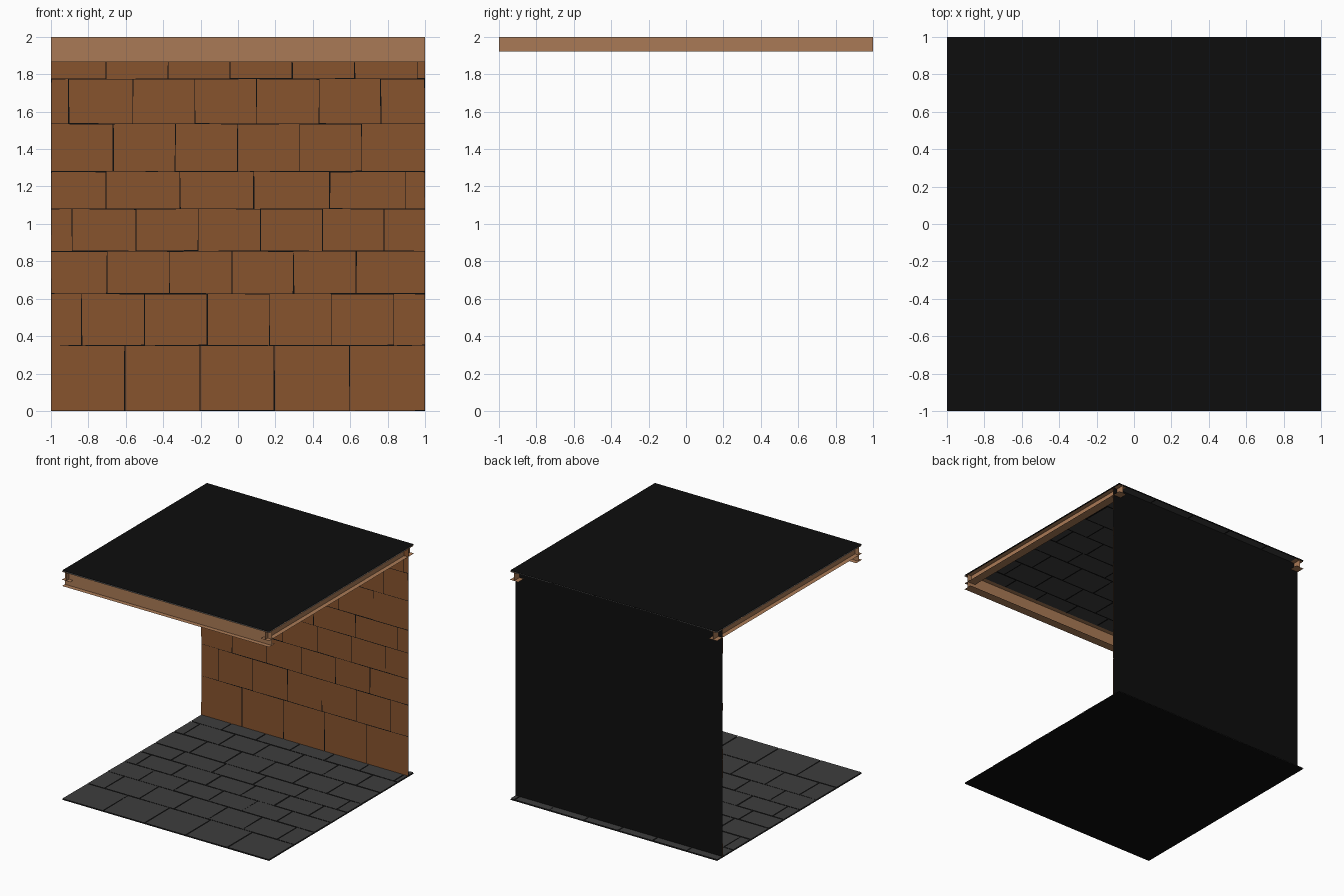
import bpy, bmesh, random

if "Cube" in bpy.data.objects:
    bpy.data.objects.remove(bpy.data.objects["Cube"])

random.seed(4)


def material(name, rgb):
    m = bpy.data.materials.new(name)
    m.diffuse_color = (*rgb, 1)
    m.use_nodes = True
    m.node_tree.nodes["Principled BSDF"].inputs["Base Color"].default_value = m.diffuse_color
    return m


BLACK = material("black_backing", (0.0042, 0.0042, 0.0042))
STONE = material("dark_grey_stone", (0.048, 0.048, 0.048))
BRICK = material("brown_brick", (0.245, 0.087, 0.027))
BEAM = material("tan_beam", (0.40, 0.195, 0.092))


def make_object(name, bm, mat):
    me = bpy.data.meshes.new(name)
    bm.to_mesh(me)
    bm.free()
    me.materials.append(mat)
    ob = bpy.data.objects.new(name, me)
    bpy.context.collection.objects.link(ob)
    return ob


def quad(bm, pts):
    return bm.faces.new([bm.verts.new(p) for p in pts])


# Staggered masonry: course heights and vertical joints per course
COURSES = [0.0, 0.35, 0.627, 0.855, 1.08, 1.28, 1.535, 1.775, 2.0]
JOINTS = [
    [-0.605, -0.203, 0.193, 0.595],
    [-0.835, -0.5, -0.165, 0.167, 0.5, 0.832],
    [-0.7, -0.365, -0.033, 0.297, 0.632],
    [-0.887, -0.545, -0.212, 0.12, 0.45, 0.78],
    [-0.706, -0.31, 0.085, 0.49, 0.895],
    [-0.667, -0.335, -0.003, 0.33, 0.66],
    [-0.905, -0.563, -0.23, 0.1, 0.434, 0.763],
    [-0.706, -0.374, -0.042, 0.29, 0.624, 0.958],
]


def masonry(name, mat, place):
    """Blocks with slightly uneven corners; place(u, v, w) maps to space."""
    bm = bmesh.new()

    def gap():
        return random.uniform(0.0005, 0.0045)

    for row, cuts in enumerate(JOINTS):
        v0, v1 = COURSES[row], COURSES[row + 1]
        us = [-1.0] + cuts + [1.0]
        for u0, u1 in zip(us, us[1:]):
            c = [(u0 + gap(), v0 + gap()), (u1 - gap(), v0 + gap()),
                 (u1 - gap(), v1 - gap()), (u0 + gap(), v1 - gap())]
            quad(bm, [place(u, v, 1) for u, v in c])
    return make_object(name, bm, mat)


def sheet(name, pts):
    bm = bmesh.new()
    quad(bm, pts)
    return make_object(name, bm, BLACK)


WALL_Y = 0.925

# Floor: black backing with stone slabs
sheet("floor_backing", [(-1, -1, 0), (-1, 1, 0), (1, 1, 0), (1, -1, 0)])
masonry("floor_slabs", STONE, lambda u, v, w: (u, v - 1, 0.009 * w))

# Back wall: black backing with brown blocks
sheet("wall_backing", [(1, WALL_Y, 0), (-1, WALL_Y, 0),
                       (-1, WALL_Y, 2), (1, WALL_Y, 2)])
masonry("wall_bricks", BRICK, lambda u, v, w: (u, WALL_Y - 0.006 * w, v))

# Ceiling: black backing with stone slabs underneath
sheet("ceiling_backing", [(-1, -1, 2), (1, -1, 2), (1, 1, 2), (-1, 1, 2)])
masonry("ceiling_slabs", STONE, lambda u, v, w: (u, 1 - v, 2 - 0.009 * w))


# Open-ended sheet I-beams: web with top and bottom flanges
def i_beam(name, bottom, place):
    bm = bmesh.new()
    half, top = 0.04, 1.989
    profile = [((0, bottom), (0, 1.998)),
               ((-half, bottom), (half, bottom)),
               ((-half, top), (half, top))]
    for a, b in profile:
        quad(bm, [place(-1, *a), place(1, *a), place(1, *b), place(-1, *b)])
    return make_object(name, bm, BEAM)


i_beam("front_beam", 1.865, lambda t, s, z: (t, -0.96 + s, z))
for side, label in ((1, "right"), (-1, "left")):
    i_beam(label + "_beam", 1.92, lambda t, s, z: (side * 0.96 + s, t, z))
